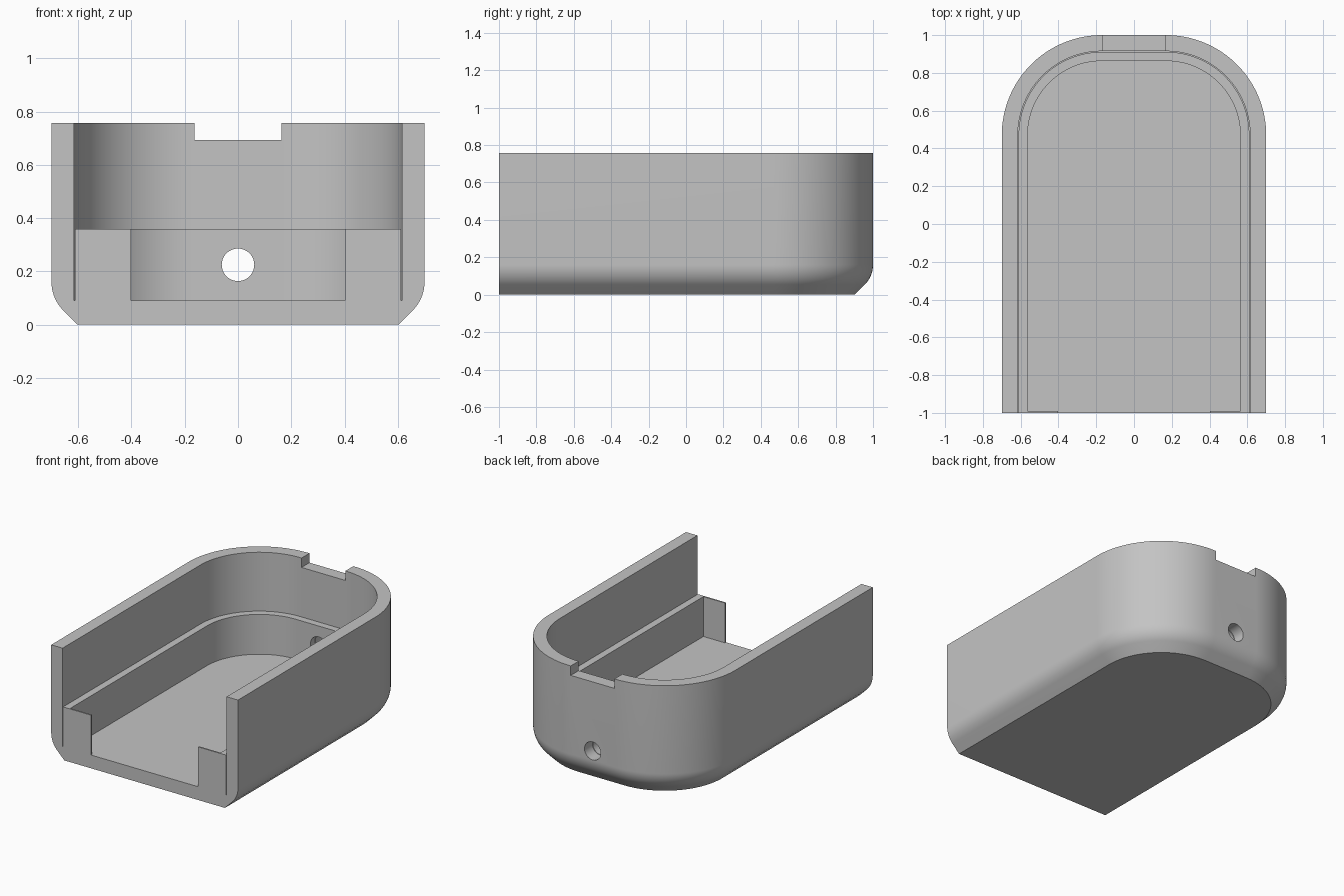
import bpy, bmesh
from math import sin, cos, pi, radians

cube = bpy.data.objects.get("Cube")
if cube:
    bpy.data.objects.remove(cube, do_unlink=True)

HALF, CORNER, HEIGHT = 0.70, 0.53, 0.757
STEPS = 32

grey = bpy.data.materials.new("light grey")
grey.use_nodes = True
grey.diffuse_color = (0.55, 0.55, 0.55, 1)
grey.node_tree.nodes["Principled BSDF"].inputs["Base Color"].default_value = grey.diffuse_color


def outline(inset, front):
    """U-shaped plan: straight front, two rounded back corners."""
    r, cx, cy = CORNER - inset, HALF - CORNER, 1 - CORNER
    arc = [(r * cos(pi / 2 * i / STEPS), r * sin(pi / 2 * i / STEPS)) for i in range(STEPS + 1)]
    right = [(HALF - inset, front)] + [(cx + x, cy + y) for x, y in arc]
    return right + [(-x, y) for x, y in reversed(right)]


def loft(name, sections, front):
    """Solid through stacked outlines given as (inset, z)."""
    bm = bmesh.new()
    rings = [[bm.verts.new((x, y, z)) for x, y in outline(inset, front)] for inset, z in sections]
    n = len(rings[0])
    for low, high in zip(rings, rings[1:]):
        for i in range(n):
            j = (i + 1) % n
            bm.faces.new((low[i], low[j], high[j], high[i]))
    bm.faces.new(rings[0][::-1])
    bm.faces.new(rings[-1])
    bmesh.ops.recalc_face_normals(bm, faces=bm.faces)
    mesh = bpy.data.meshes.new(name)
    bm.to_mesh(mesh)
    bm.free()
    obj = bpy.data.objects.new(name, mesh)
    bpy.context.collection.objects.link(obj)
    return obj


def box(name, low, high):
    centre = [(a + b) / 2 for a, b in zip(low, high)]
    bpy.ops.mesh.primitive_cube_add(size=1, location=centre)
    obj = bpy.context.object
    obj.name = name
    obj.scale = [b - a for a, b in zip(low, high)]
    return obj


def combine(target, tool, operation="DIFFERENCE"):
    """Apply a boolean and discard the helper."""
    mod = target.modifiers.new(tool.name, "BOOLEAN")
    mod.operation, mod.solver, mod.object = operation, "EXACT", tool
    bpy.context.view_layer.objects.active = target
    bpy.ops.object.modifier_apply(modifier=mod.name)
    bpy.data.objects.remove(tool, do_unlink=True)


# Outer body: sloping lower edge blending into upright walls
R, BLEND = 0.15, 0.16
lower_edge = [(0.098, 0)]
for k in range(13):
    a = radians(45) * (1 - k / 12)
    lower_edge.append((R * (1 - cos(a)), BLEND - R * sin(a)))
tray = loft("tray", lower_edge + [(0, HEIGHT)], -1)

# Main cavity, open at the front
combine(tray, loft("main_cavity", [(0.085, 0.09), (0.085, 1)], -1.1))

# Stepped ledge, separated from the wall by a hairline groove
combine(tray, loft("ledge", [(0.089, 0.07), (0.089, 0.36)], -1), "UNION")
combine(tray, loft("lower_cavity", [(0.137, 0.09), (0.137, 0.5)], -0.99))

# Front opening between the two thin end tabs
combine(tray, box("front_opening", (-0.402, -1.1, 0.09), (0.402, -0.9, 0.5)))

# Notch in the back rim
combine(tray, box("rim_notch", (-0.164, 0.8, 0.693), (0.164, 1.1, 0.9)))

# Round cable hole through the back wall
bpy.ops.mesh.primitive_cylinder_add(vertices=48, radius=0.061, depth=0.4,
                                    location=(0, 0.95, 0.225), rotation=(pi / 2, 0, 0))
hole = bpy.context.object
hole.name = "cable_hole"
combine(tray, hole)

# Finish
tray.data.materials.clear()
tray.data.materials.append(grey)
for face in tray.data.polygons:
    face.material_index = 0
bpy.ops.object.select_all(action="DESELECT")
tray.select_set(True)
bpy.context.view_layer.objects.active = tray
bpy.ops.object.shade_smooth_by_angle(angle=radians(30))
